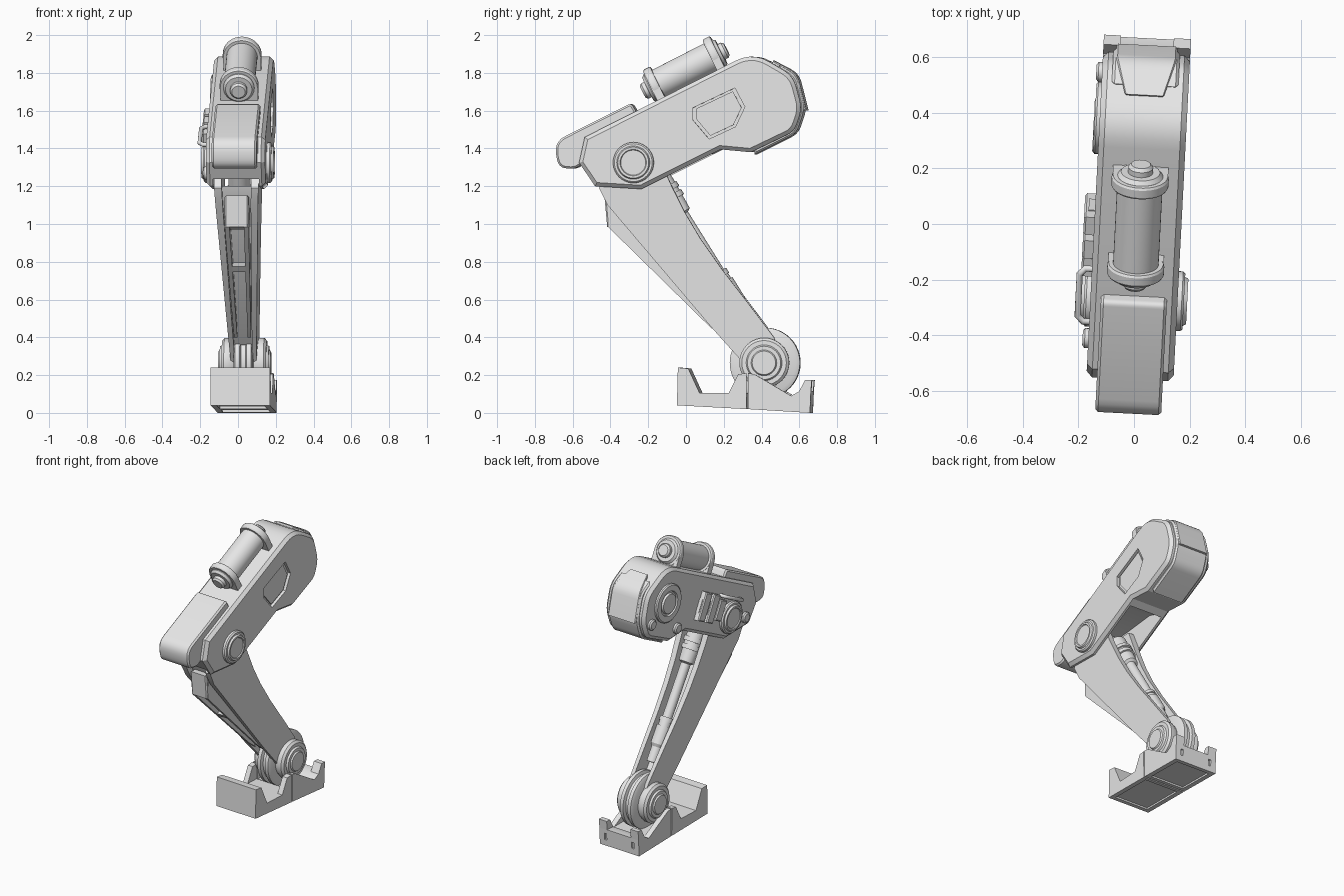
import bpy, bmesh, math
from mathutils import Vector, Matrix

grey = bpy.data.materials.new("light_grey")
grey.diffuse_color = (0.8, 0.8, 0.8, 1)
PLACE = Matrix.Translation((0.014, 0, 0)) @ Matrix.Rotation(math.radians(-2.95), 4, 'Z')


def finish(name, bm):
    bmesh.ops.recalc_face_normals(bm, faces=bm.faces)
    me = bpy.data.meshes.new(name)
    bm.to_mesh(me)
    bm.free()
    me.materials.append(grey)
    ob = bpy.data.objects.new(name, me)
    bpy.context.collection.objects.link(ob)
    ob.matrix_world = PLACE
    return ob


def rounded(pts, n=5):
    """Points are (y, z) or (y, z, corner size); sized corners become curves."""
    out = []
    for i, p in enumerate(pts):
        c = Vector(p[:2])
        if len(p) == 2:
            out.append(c)
            continue
        a, b = Vector(pts[i - 1][:2]) - c, Vector(pts[(i + 1) % len(pts)][:2]) - c
        s = c + a.normalized() * min(p[2], 0.45 * a.length)
        e = c + b.normalized() * min(p[2], 0.45 * b.length)
        for k in range(n + 1):
            t = k / n
            out.append(s * (1 - t) ** 2 + c * 2 * t * (1 - t) + e * t * t)
    return out


def inset(pts, d):
    """Move every side of a closed profile inward by d."""
    n = len(pts)
    area = sum(pts[i - 1].cross(pts[i]) for i in range(n))
    sgn = 1 if area > 0 else -1
    out = []
    for i, p in enumerate(pts):
        u, v = (p - pts[i - 1]).normalized(), (pts[(i + 1) % n] - p).normalized()
        n1, n2 = Vector((-u.y, u.x)) * sgn, Vector((-v.y, v.x)) * sgn
        out.append(p + (n1 + n2) * d / max(0.3, 1 + n1.dot(n2)))
    return out


def prism(name, pts, x0, x1, bevel=0.0, width=None):
    """Side profile extruded across x, with chamfered rims; width(z) tapers x."""
    bm = bmesh.new()
    full = rounded(pts)
    lo, hi = min(x0, x1), max(x0, x1)
    stations = [(lo, full), (hi, full)]
    if bevel:
        small = inset(full, bevel)
        stations = [(lo, small), (lo + bevel, full), (hi - bevel, full), (hi, small)]
    rings = [[bm.verts.new((x * (width(p[1]) if width else 1), p[0], p[1])) for p in ring]
             for x, ring in stations]
    n = len(full)
    for a, b in zip(rings, rings[1:]):
        for k in range(n):
            bm.faces.new((a[k], a[(k + 1) % n], b[(k + 1) % n], b[k]))
    bm.faces.new(rings[0])
    bm.faces.new(rings[-1])
    return finish(name, bm)


def lathe(name, origin, axis, prof, n=40):
    """Turned part: prof is (distance along axis, radius)."""
    q = Vector(axis).normalized().to_track_quat('Z', 'Y')
    bm = bmesh.new()
    rings = []
    for d, r in prof:
        rings.append([bm.verts.new(Vector(origin) + q @ Vector(
            (r * math.cos(2 * math.pi * k / n), r * math.sin(2 * math.pi * k / n), d)))
            for k in range(n)])
    for a, b in zip(rings, rings[1:]):
        for k in range(n):
            bm.faces.new((a[k], a[(k + 1) % n], b[(k + 1) % n], b[k]))
    bm.faces.new(rings[0])
    bm.faces.new(rings[-1])
    return finish(name, bm)


def cut(target, cutter):
    m = target.modifiers.new("cut", 'BOOLEAN')
    m.operation, m.object, m.solver = 'DIFFERENCE', cutter, 'EXACT'
    bpy.context.view_layer.objects.active = target
    bpy.ops.object.modifier_apply(modifier=m.name)
    bpy.data.objects.remove(cutter)


def both(name, pts, x0, x1, **kw):
    for side, s in (("left", -1), ("right", 1)):
        prism(f"{side}_{name}", pts, s * x0, s * x1, **kw)


# thigh housing with underside slot and hexagonal side recess
thigh = prism("thigh", [
    (-0.53, 1.46), (0.36, 1.91, 0.10), (0.575, 1.785, 0.06), (0.622, 1.61, 0.05),
    (0.58, 1.49, 0.04), (0.35, 1.38), (0.19, 1.395), (-0.23, 1.185),
    (-0.475, 1.20), (-0.56, 1.325)], -0.157, 0.157, bevel=0.02)
cut(thigh, prism("slot_cutter", [
    (-0.54, 1.1), (-0.5, 1.24), (-0.3, 1.42), (0.02, 1.44), (0.14, 1.40), (0.16, 1.1)],
    -0.122, 0.122))
HEX = [(0.045, 1.615), (0.267, 1.72), (0.32, 1.62), (0.27, 1.515), (0.13, 1.45), (0.045, 1.55)]
cut(thigh, prism("recess_cutter", HEX, 0.137, 0.2))
prism("recess_plate", [(0.18 + (y - 0.18) * 0.87, 1.585 + (z - 1.585) * 0.87) for y, z in HEX],
      0.13, 0.146)

# raised back panel and the tapered plate on its upper part
prism("back_panel", [
    (0.49, 1.75), (0.50, 1.842), (0.59, 1.79, 0.05), (0.636, 1.61, 0.05),
    (0.59, 1.478, 0.04), (0.37, 1.368), (0.35, 1.5)], -0.12, 0.12, bevel=0.01)
plate = prism("back_top_plate", [
    (0.45, 1.8), (0.465, 1.866), (0.595, 1.797, 0.05), (0.645, 1.60), (0.6, 1.6)],
    -0.11, 0.11, bevel=0.006)
for v in plate.data.vertices:
    v.co.x *= 0.6 + 0.4 * min(1, max(0, (v.co.y - 0.45) / 0.15))

# knee cover
prism("knee_cover", [
    (-0.285, 1.64, 0.02), (-0.69, 1.437, 0.06), (-0.675, 1.30, 0.06), (-0.585, 1.29, 0.03),
    (-0.48, 1.36), (-0.25, 1.58)], -0.119, 0.119, bevel=0.01)

# knee hubs on both sides
for side, s in (("left", -1), ("right", 1)):
    lathe(f"{side}_knee_hub", (0, -0.27, 1.325), (s, 0, 0), [
        (0.12, 0.108), (0.172, 0.108), (0.180, 0.100), (0.180, 0.088),
        (0.192, 0.082), (0.192, 0.07), (0.186, 0.066)])

# left side details: round cover, bolts, clamp blocks, handle
lathe("round_cover", (0, 0.375, 1.66), (-1, 0, 0), [
    (0.14, 0.13), (0.168, 0.13), (0.175, 0.122), (0.175, 0.085), (0.165, 0.08),
    (0.165, 0.07), (0.178, 0.065)])
for i, (y, z) in enumerate([(0.54, 1.57), (0.28, 1.45), (-0.42, 1.27)]):
    lathe(f"bolt_{i}", (0, y, z), (-1, 0, 0), [(0.14, 0.036), (0.17, 0.036), (0.178, 0.026)], 20)
U, W = Vector((0.89, 0.454)), Vector((-0.454, 0.89))


def tilted(c, a, b):
    c = Vector(c)
    return [c + U * i * a + W * j * b for i, j in ((-1, -1), (1, -1), (1, 1), (-1, 1))]


for i, (d, h) in enumerate([(-0.10, 0.07), (-0.015, 0.095), (0.08, 0.095)]):
    prism(f"clamp_block_{i}", tilted(Vector((-0.045, 1.475)) + U * d, 0.036, h),
          -0.14, -0.195, bevel=0.007)
prism("clamp_bar", tilted((-0.045, 1.475), 0.12, 0.045), -0.14, -0.18)
cu = bpy.data.curves.new("handle", 'CURVE')
cu.dimensions, cu.bevel_depth, cu.bevel_resolution = '3D', 0.012, 3
sp = cu.splines.new('POLY')
path = [(-0.14, -0.36, 1.42), (-0.18, -0.36, 1.42), (-0.2, -0.34, 1.43),
        (-0.2, -0.19, 1.505), (-0.18, -0.17, 1.515), (-0.14, -0.17, 1.515)]
sp.points.add(len(path) - 1)
for p, co in zip(sp.points, path):
    p.co = (*co, 1)
cu.materials.append(grey)
handle = bpy.data.objects.new("handle", cu)
bpy.context.collection.objects.link(handle)
handle.matrix_world = PLACE

# canister on top with two saddle brackets
AX, BASE = Vector((0, 0.89, 0.454)), Vector((0, -0.218, 1.704))
lathe("canister", BASE, AX, [
    (-0.012, 0.035), (0, 0.045), (0.02, 0.045), (0.02, 0.07), (0.035, 0.082), (0.44, 0.082),
    (0.455, 0.07), (0.455, 0.045), (0.475, 0.045), (0.487, 0.035)])
for name, d in (("front_saddle", 0.04), ("back_saddle", 0.395)):
    o = BASE + AX * d
    lathe(name + "_ring", o, AX, [(0, 0.098), (0.008, 0.103), (0.037, 0.103), (0.045, 0.098)])
    prism(name + "_foot", tilted(Vector(o.yz) + U * 0.022 - W * 0.06, 0.022, 0.06), -0.1, 0.1)


# shin: tapered side plates, inner web, front rails and pad
def taper(z):
    return 0.07 + (z - 0.3) / 0.9 * 0.048


both("shin_plate", [
    (-0.455, 1.19), (-0.41, 1.10), (0.15, 0.44), (0.28, 0.295), (0.35, 0.2), (0.45, 0.2),
    (0.5, 0.3), (0.47, 0.40), (0.33, 0.585), (0.195, 0.76), (0.08, 0.925), (0.0, 1.06),
    (-0.07, 1.20), (-0.15, 1.38), (-0.36, 1.38)], 0.66, 1, width=taper)
prism("shin_web", [
    (-0.41, 1.2), (-0.37, 1.10), (0.17, 0.465), (0.27, 0.36), (0.34, 0.40), (0.2, 0.58),
    (0.0, 0.84), (-0.2, 1.2)], -0.7, 0.7, width=taper)
both("shin_rail", [(-0.41, 1.10), (-0.41, 0.985), (0.13, 0.455), (0.2, 0.40), (0.15, 0.5),
                   (-0.35, 1.08)], 0.36, 0.6, width=taper)
prism("shin_pad", [(-0.43, 1.15), (-0.415, 0.985), (-0.32, 0.97), (-0.33, 1.15)],
      -0.063, 0.063, bevel=0.008)
prism("shin_crossbar", [(-0.19, 0.775), (-0.16, 0.745), (-0.08, 0.77), (-0.1, 0.8)], -0.045, 0.045)

# piston behind the shin
lathe("piston", (0, -0.155, 1.27), (0, 0.53, -0.848), [
    (0, 0.058), (0.09, 0.058), (0.09, 0.066), (0.12, 0.066), (0.12, 0.056), (0.14, 0.056),
    (0.14, 0.064), (0.17, 0.064), (0.17, 0.054), (0.25, 0.05), (0.26, 0.032), (0.62, 0.032),
    (0.62, 0.046), (0.65, 0.046), (0.65, 0.04), (0.68, 0.04), (0.68, 0.048), (0.80, 0.048),
    (0.82, 0.035), (0.92, 0.035)], 28)

# ankle: grooved wheel, outer discs and caps
ANKLE = (0, 0.42, 0.265)
lathe("ankle_wheel", ANKLE, (1, 0, 0), [
    (-0.052, 0.165), (-0.042, 0.186), (-0.018, 0.186), (-0.012, 0.165), (0.012, 0.165),
    (0.018, 0.186), (0.042, 0.186), (0.052, 0.165)], 48)
for side, s in (("left", -1), ("right", 1)):
    lathe(f"{side}_ankle_disc", ANKLE, (s, 0, 0), [
        (0.05, 0.12), (0.075, 0.132), (0.105, 0.132), (0.118, 0.118), (0.118, 0.095),
        (0.13, 0.088), (0.13, 0.068), (0.139, 0.062)])

# foot: toe half and heel half with raised side cheeks
H = 0.157
toe = prism("toe", [(-0.035, 0.24), (0.02, 0.235), (0.08, 0.105), (0.328, 0.105),
                    (0.33, 0.02), (-0.04, 0.04)], -H, H)
cut(toe, prism("toe_cutter", [(-0.01, 0.0), (-0.01, 0.05), (0.305, 0.033), (0.305, 0)],
               -0.125, 0.125))
heel = prism("heel", [(0.338, 0.10), (0.565, 0.09), (0.61, 0.115), (0.67, 0.115),
                      (0.665, 0.0), (0.338, 0.02)], -H, H)
cut(heel, prism("heel_cutter", [(0.365, -0.02), (0.365, 0.03), (0.635, 0.014), (0.635, -0.02)],
                -0.125, 0.125))
for s in (-1, 1):
    cut(heel, prism("slit_cutter", [(0.655, 0.04), (0.7, 0.04), (0.7, 0.085), (0.655, 0.085)],
                    s * 0.1, s * 0.118))
both("toe_cheek", [(0.235, 0.105), (0.285, 0.205), (0.328, 0.21), (0.328, 0.1)], 0.12, H)
both("heel_cheek", [(0.338, 0.21), (0.37, 0.205), (0.565, 0.09), (0.338, 0.09)], 0.12, H)
both("heel_corner", [(0.565, 0.09), (0.60, 0.10), (0.64, 0.175), (0.675, 0.175), (0.668, 0.09)],
     0.095, H)

# smooth round parts, keep edges crisp
for ob in bpy.data.objects:
    ob.select_set(ob.type == 'MESH')
bpy.context.view_layer.objects.active = thigh
bpy.ops.object.shade_smooth_by_angle(angle=math.radians(30))
